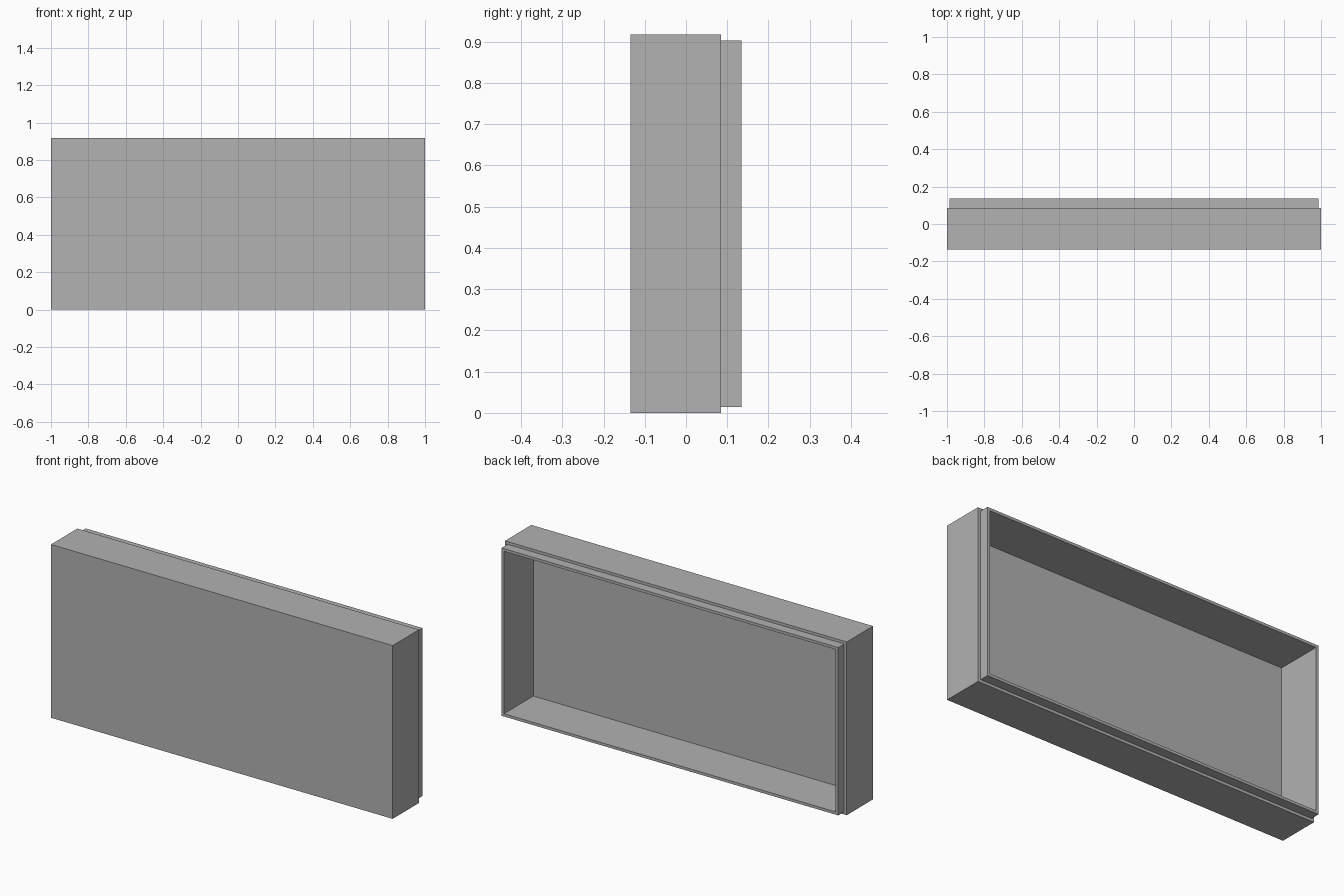
import bpy
import bmesh
from mathutils import Matrix, Vector

# Remove the default cube
old = bpy.data.objects.get("Cube")
if old:
    bpy.data.objects.remove(old, do_unlink=True)

WIDTH, HEIGHT = 2.0, 0.917
FRONT, SHOULDER, RIM = -0.135, 0.085, 0.135
STEP = 0.0145      # shoulder step, and also the thickness of the lip
PANEL = 0.025      # thickness of the front panel

grey = bpy.data.materials.new("plain grey")
grey.use_nodes = True
colour = (0.445, 0.445, 0.445, 1.0)
grey.diffuse_color = colour
grey.node_tree.nodes["Principled BSDF"].inputs["Base Color"].default_value = colour


def inset(bm, face, thickness):
    """Inset one face, leaving a flat border around it."""
    bmesh.ops.inset_region(bm, faces=[face], thickness=thickness, use_even_offset=True)
    return face


def push(bm, face, distance):
    """Extrude one face along y and return the moved face."""
    new = bmesh.ops.extrude_discrete_faces(bm, faces=[face])["faces"][0]
    bmesh.ops.translate(bm, verts=new.verts, vec=Vector((0, distance, 0)))
    return new


# Outer body block
bm = bmesh.new()
depth = SHOULDER - FRONT
centre = Vector((0, (FRONT + SHOULDER) / 2, HEIGHT / 2))
bmesh.ops.create_cube(bm, size=1, matrix=Matrix.Translation(centre)
                      @ Matrix.Diagonal((WIDTH, depth, HEIGHT, 1)))
bm.normal_update()
back = max(bm.faces, key=lambda f: f.calc_center_median().y)

# Stepped lip, then the hollow behind the front panel
back = push(bm, inset(bm, back, STEP), RIM - SHOULDER)
bm.normal_update()
back = push(bm, inset(bm, back, STEP), FRONT + PANEL - RIM)
bmesh.ops.recalc_face_normals(bm, faces=bm.faces)

mesh = bpy.data.meshes.new("tray_shell")
bm.to_mesh(mesh)
bm.free()
mesh.materials.append(grey)
shell = bpy.data.objects.new("tray_shell", mesh)
bpy.context.collection.objects.link(shell)
